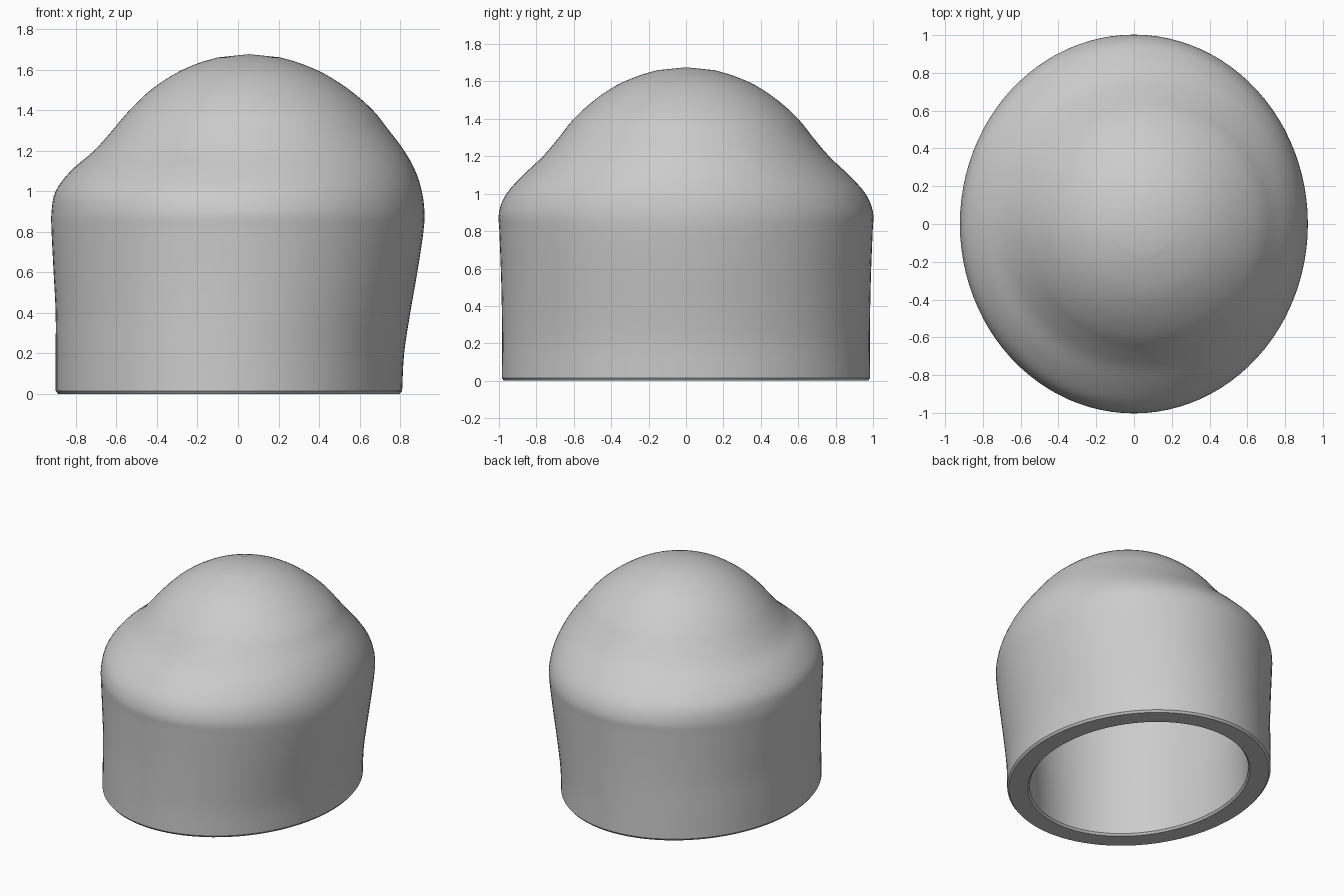
import bpy, bmesh, math
from mathutils import Vector

if "Cube" in bpy.data.objects:
    bpy.data.objects.remove(bpy.data.objects["Cube"], do_unlink=True)

SEGMENTS = 96
STEPS = 4
WALL = 0.155

# Profile stations: height, right edge x, left edge x, half depth
STATIONS = [
    (0.015, -0.90, 0.81, 0.985), (0.2, -0.90, 0.82, 0.983),
    (0.4, -0.90, 0.85, 0.985), (0.6, -0.91, 0.885, 0.99),
    (0.8, -0.92, 0.915, 0.998), (0.9, -0.92, 0.92, 1.0),
    (1.0, -0.90, 0.907, 0.96), (1.1, -0.825, 0.875, 0.87),
    (1.2, -0.71, 0.82, 0.765), (1.3, -0.62, 0.745, 0.68),
    (1.4, -0.535, 0.665, 0.60), (1.5, -0.43, 0.55, 0.49),
    (1.58, -0.31, 0.425, 0.37), (1.63, -0.20, 0.31, 0.255),
    (1.66, -0.10, 0.21, 0.155),
]
APEX = Vector((0.055, 0, 1.676))


def smooth_stations(points):
    """Pass a smooth curve through the profile stations."""
    pts = [Vector(p) for p in points]
    pts = [2 * pts[0] - pts[1]] + pts + [2 * pts[-1] - pts[-2]]
    result = []
    for a, b, c, d in zip(pts, pts[1:], pts[2:], pts[3:]):
        for i in range(STEPS):
            t = i / STEPS
            result.append(0.5 * (2 * b + (c - a) * t
                                 + (2 * a - 5 * b + 4 * c - d) * t ** 2
                                 + (3 * b - a - 3 * c + d) * t ** 3))
    return result + [pts[-2]]


def add_ring(bm, station, inset=0.0, z=None):
    height, low, high, depth = station
    mid, half = (low + high) / 2, (high - low) / 2 - inset
    return [bm.verts.new((mid + half * math.cos(a), (depth - inset) * math.sin(a),
                          height if z is None else z))
            for a in (math.tau * i / SEGMENTS for i in range(SEGMENTS))]


def bridge(bm, rings):
    for r, s in zip(rings, rings[1:]):
        for i in range(SEGMENTS):
            j = (i + 1) % SEGMENTS
            bm.faces.new((r[i], r[j], s[j], s[i]))


def cap(bm, ring, point):
    tip = bm.verts.new(point)
    for i in range(SEGMENTS):
        bm.faces.new((ring[i], ring[(i + 1) % SEGMENTS], tip))


bm = bmesh.new()
profile = smooth_stations(STATIONS)

# Outer skin, with a small bevel around the foot
foot = add_ring(bm, profile[0], 0.012, 0)
outer = [foot] + [add_ring(bm, s) for s in profile]
bridge(bm, outer)
cap(bm, outer[-1], APEX)

# Inner skin: a hollow that follows the outside at the wall thickness
inner = [add_ring(bm, profile[0], WALL - 0.012, 0)]
for k, s in enumerate(profile):
    if s[0] < 0.9:
        inner.append(add_ring(bm, s, WALL))
    else:
        t = (s[0] - 0.9) / (APEX.z - 0.9)
        inset = WALL * (1 - t)
        inner.append(add_ring(bm, s, inset, s[0] - WALL * t))
bridge(bm, inner)
cap(bm, inner[-1], APEX - Vector((0, 0, WALL)))

# Flat rim joining both skins
bridge(bm, [foot, inner[0]])
bmesh.ops.recalc_face_normals(bm, faces=bm.faces)

mesh = bpy.data.meshes.new("domed_cap")
bm.to_mesh(mesh)
bm.free()
domed_cap = bpy.data.objects.new("domed_cap", mesh)
bpy.context.collection.objects.link(domed_cap)

# Plain grey material
grey = bpy.data.materials.new("light_grey")
grey.use_nodes = True
colour = (0.6, 0.6, 0.6, 1)
grey.diffuse_color = colour
grey.node_tree.nodes["Principled BSDF"].inputs["Base Color"].default_value = colour
mesh.materials.append(grey)

bpy.ops.object.select_all(action="DESELECT")
domed_cap.select_set(True)
bpy.context.view_layer.objects.active = domed_cap
bpy.ops.object.shade_smooth_by_angle(angle=math.radians(35))
